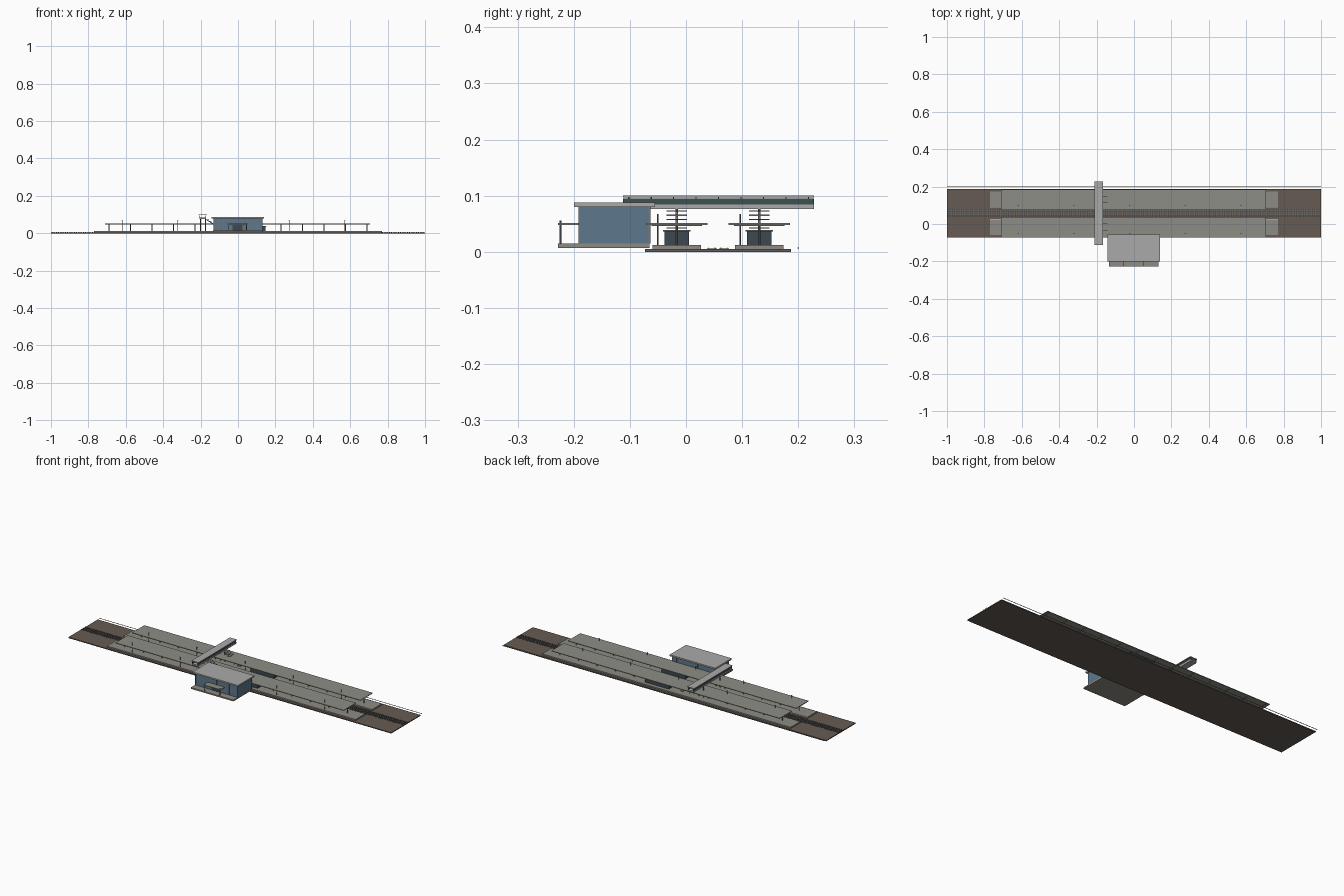
import bpy, bmesh, math
from mathutils import Matrix, Vector

if "Cube" in bpy.data.objects:
    bpy.data.objects.remove(bpy.data.objects["Cube"])


def mat(name, rgb):
    m = bpy.data.materials.new(name)
    m.diffuse_color = (*rgb, 1)
    m.use_nodes = True
    m.node_tree.nodes["Principled BSDF"].inputs["Base Color"].default_value = m.diffuse_color
    return m


BALLAST = mat("ballast", (0.13, 0.105, 0.085))
SLEEPER = mat("sleeper", (0.055, 0.05, 0.045))
STEEL = mat("steel", (0.18, 0.18, 0.18))
PAVING = mat("paving", (0.27, 0.26, 0.23))
CANOPY = mat("canopy_sheet", (0.27, 0.27, 0.24))
GLASS = mat("glass", (0.11, 0.19, 0.27))
DARK_GLASS = mat("dark_glass", (0.045, 0.065, 0.08))
GREEN = mat("green_glass", (0.045, 0.085, 0.08))
CONCRETE = mat("concrete", (0.4, 0.4, 0.4))


def boxes(name, specs, material):
    """One object from several (x0, x1, y0, y1, z0, z1) boxes."""
    bm = bmesh.new()
    for x0, x1, y0, y1, z0, z1 in specs:
        m = Matrix.Translation(((x0 + x1) / 2, (y0 + y1) / 2, (z0 + z1) / 2))
        m = m @ Matrix.Diagonal((x1 - x0, y1 - y0, z1 - z0, 1))
        bmesh.ops.create_cube(bm, size=1, matrix=m)
    me = bpy.data.meshes.new(name)
    bm.to_mesh(me)
    bm.free()
    me.materials.append(material)
    ob = bpy.data.objects.new(name, me)
    bpy.context.collection.objects.link(ob)
    return ob


def posts(name, points, z0, z1, r, material=STEEL):
    """Eight-sided posts at the given (x, y) points."""
    bm = bmesh.new()
    for x, y in points:
        bmesh.ops.create_cone(bm, cap_ends=True, segments=8, radius1=r, radius2=r, depth=z1 - z0,
                              matrix=Matrix.Translation((x, y, (z0 + z1) / 2)))
    me = bpy.data.meshes.new(name)
    bm.to_mesh(me)
    bm.free()
    me.materials.append(material)
    ob = bpy.data.objects.new(name, me)
    bpy.context.collection.objects.link(ob)
    return ob


MID = 0.057  # centre line between the two platforms

# Ballast bed and boundary rail
boxes("track_bed", [(-1, 1, MID - 0.13, MID + 0.13, 0, 0.005)], BALLAST)
boxes("boundary_rail", [(-1, 1, 0.199, 0.201, 0.006, 0.008)], STEEL)

# Two tracks: sleepers and rails
for i, ty in enumerate((MID - 0.011, MID + 0.011)):
    s = boxes(f"sleepers_{i}", [(-0.998, -0.992, ty - 0.009, ty + 0.009, 0.0045, 0.006)], SLEEPER)
    a = s.modifiers.new("repeat", "ARRAY")
    a.count = 166
    a.use_relative_offset = False
    a.use_constant_offset = True
    a.constant_offset_displace = (0.01203, 0, 0)
    boxes(f"rails_{i}", [(-1, 1, ty + o - 0.0007, ty + o + 0.0007, 0.006, 0.0078)
                         for o in (-0.0055, 0.0055)], STEEL)

# Platforms with canopies, waiting rooms, lamps and stairs
for side, tag in ((-1, "front"), (1, "back")):
    c = MID + side * 0.0735          # platform centre
    edge = c - side * 0.0425         # edge facing the tracks
    boxes(f"{tag}_platform", [(-0.77, 0.77, c - 0.043, c + 0.043, 0.004, 0.012)], PAVING)
    lip = sorted((edge, edge + side * 0.004))
    boxes(f"{tag}_platform_edge", [(-0.77, 0.77, lip[0], lip[1], 0.0118, 0.0125)], CONCRETE)

    # Canopy on a row of centre posts with cross arms
    xs = [-0.69 + 0.115 * k for k in range(13)]
    boxes(f"{tag}_canopy", [(-0.71, 0.705, c - 0.0545, c + 0.0545, 0.0475, 0.051)], CANOPY)
    boxes(f"{tag}_canopy_arms", [(x - 0.0015, x + 0.0015, c - 0.045, c + 0.045, 0.0455, 0.0476)
                                 for x in xs], STEEL)
    posts(f"{tag}_canopy_posts", [(x, c) for x in xs], 0.012, 0.048, 0.0022)

    # Waiting room
    boxes(f"{tag}_waiting_room", [(0.0, 0.148, c - 0.022, c + 0.022, 0.012, 0.036)], DARK_GLASS)
    boxes(f"{tag}_waiting_room_roof", [(-0.003, 0.152, c - 0.0245, c + 0.0245, 0.036, 0.039)], STEEL)

    # Lamp posts rising past the canopy
    lx = [-0.62 + 0.298 * k for k in range(5)]
    ly = c - 0.034
    posts(f"{tag}_lamp_posts", [(x, ly) for x in lx], 0.012, 0.066, 0.0013)
    boxes(f"{tag}_lamp_heads", [(x - 0.004, x + 0.004, ly - 0.0015, ly + 0.0015, 0.0655, 0.067)
                                for x in lx], STEEL)

    # Stair: open treads on a sloping central stringer
    n = 8
    boxes(f"{tag}_stair_treads",
          [(-0.168 + 0.012 * k, -0.155 + 0.012 * k, c - 0.018, c + 0.018,
            0.0715 - 0.0075 * k, 0.0735 - 0.0075 * k) for k in range(n)], PAVING)
    p, q = Vector((-0.17, c, 0.073)), Vector((-0.069, c, 0.012))
    st = boxes(f"{tag}_stair_stringer", [(-0.5, 0.5, -0.002, 0.002, -0.002, 0.002)], STEEL)
    st.scale.x = (q - p).length
    st.location = (p + q) / 2
    st.rotation_euler.y = math.atan2(p.z - q.z, q.x - p.x)

    # Bridge legs
    posts(f"{tag}_bridge_legs", [(x, c) for x in (-0.2, -0.173)], 0.012, 0.078, 0.0025)

# Footbridge: deck, glazed sides, roof and roof posts
BY0, BY1 = -0.112, 0.228
boxes("bridge_deck", [(-0.207, -0.17, BY0, BY1, 0.076, 0.084)], CONCRETE)
boxes("bridge_sides", [(x - 0.001, x + 0.001, BY0, BY1, 0.083, 0.0945)
                       for x in (-0.205, -0.172)], GREEN)
posts("bridge_roof_posts", [(x, BY0 + 0.01 + k * 0.04) for x in (-0.203, -0.174)
                            for k in range(9)], 0.084, 0.098, 0.001)
boxes("bridge_roof", [(-0.21, -0.167, BY0, BY1, 0.0965, 0.1)], CONCRETE)

# Station building: plinth, glazed hall, mullions, overhanging roof
boxes("building_plinth", [(-0.133, 0.131, -0.228, -0.065, 0.007, 0.0145)], PAVING)
boxes("building_hall", [(-0.13, 0.13, -0.19, -0.065, 0.0145, 0.08)], GLASS)
mx = [-0.13 + 0.026 * k for k in range(11)]
boxes("building_mullions", [(x - 0.0018, x + 0.0018, y - 0.0015, y + 0.0015, 0.0145, 0.08)
                            for x in mx for y in (-0.19, -0.065)], STEEL)
boxes("building_roof", [(-0.143, 0.14, -0.2, -0.055, 0.08, 0.088)], CONCRETE)

# Entrance canopy
boxes("entrance_canopy", [(-0.055, 0.05, -0.228, -0.19, 0.0475, 0.051)], CANOPY)
posts("entrance_posts", [(x, -0.224) for x in (-0.05, 0.045)], 0.0145, 0.056, 0.0018)
boxes("entrance_doors", [(-0.03, 0.025, -0.192, -0.189, 0.0145, 0.044)], DARK_GLASS)
